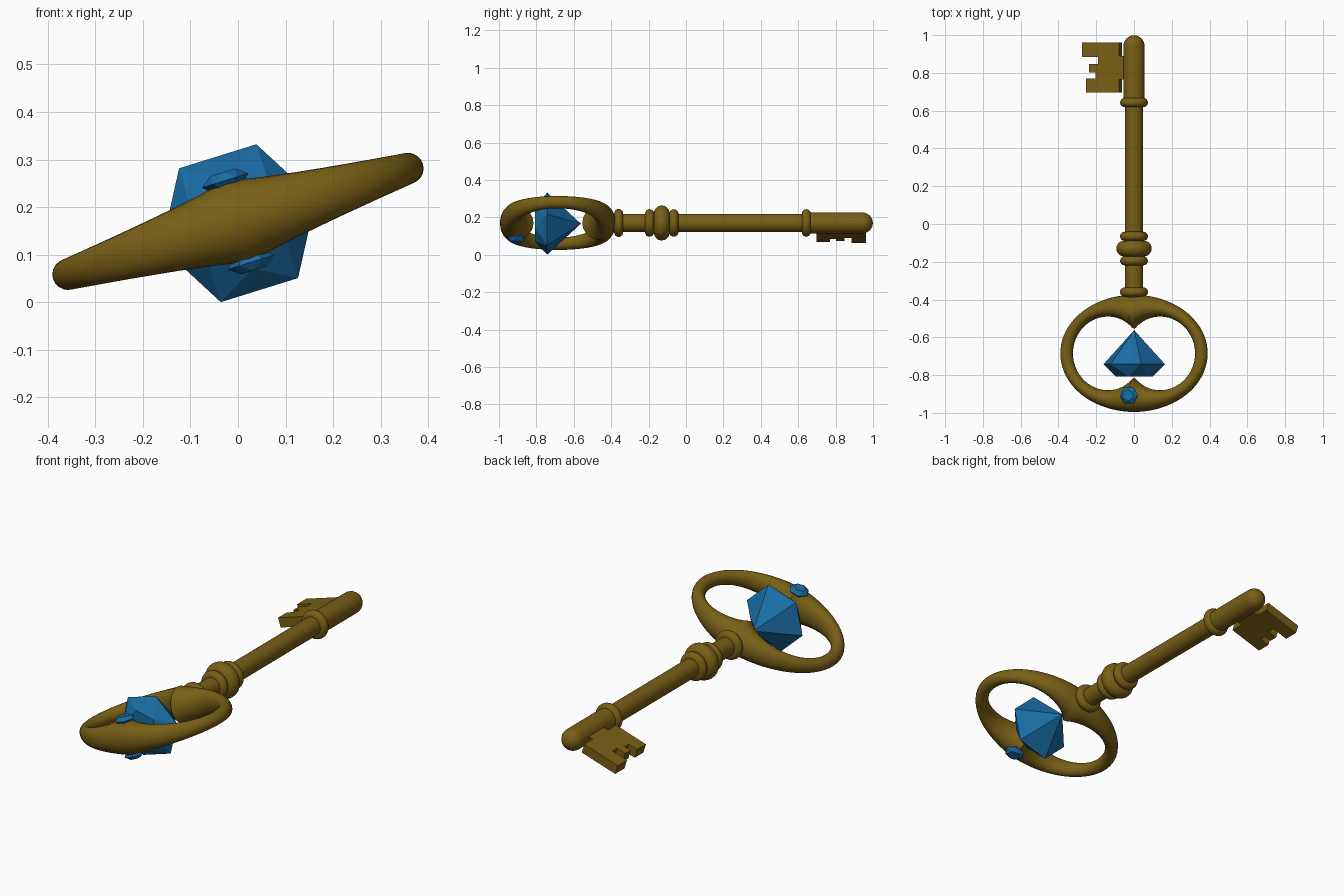
import bpy, bmesh
from math import sin, cos, pi, radians, acos
from mathutils import Matrix, Vector

if "Cube" in bpy.data.objects:
    bpy.data.objects.remove(bpy.data.objects["Cube"])

# The whole key rolls about its long axis (y)
ROLL = Matrix.Translation((0, 0, 0.17)) @ Matrix.Rotation(radians(-17.3), 4, 'Y')


def material(name, colour):
    m = bpy.data.materials.new(name)
    m.diffuse_color = colour
    m.use_nodes = True
    m.node_tree.nodes["Principled BSDF"].inputs["Base Color"].default_value = m.diffuse_color
    return m


GOLD = material("gold", (0.19, 0.115, 0.008, 1))
BLUE = material("blue_gem", (0.01, 0.15, 0.37, 1))


def make(name, verts, faces, mat, smooth=True, local=Matrix()):
    me = bpy.data.meshes.new(name)
    me.from_pydata(verts, [], faces)
    bm = bmesh.new()
    bm.from_mesh(me)
    bmesh.ops.remove_doubles(bm, verts=bm.verts, dist=1e-5)
    bmesh.ops.recalc_face_normals(bm, faces=bm.faces)
    bm.to_mesh(me)
    bm.free()
    ob = bpy.data.objects.new(name, me)
    bpy.context.collection.objects.link(ob)
    me.materials.append(mat)
    ob.matrix_world = ROLL @ local
    if smooth:
        bpy.ops.object.select_all(action='DESELECT')
        ob.select_set(True)
        bpy.context.view_layer.objects.active = ob
        bpy.ops.object.shade_smooth_by_angle(angle=radians(40))
    return ob


def lathe(name, profile, n=32):
    """Spin (y, radius) points around the y axis and cap both ends."""
    verts = [(r * cos(2 * pi * k / n), y, r * sin(2 * pi * k / n))
             for y, r in profile for k in range(n)]
    faces = [(i * n + k, i * n + (k + 1) % n, (i + 1) * n + (k + 1) % n, (i + 1) * n + k)
             for i in range(len(profile) - 1) for k in range(n)]
    faces += [tuple(range(n)), tuple(range(len(verts) - n, len(verts)))]
    return make(name, verts, faces, GOLD)


def collar(name, y, radius, half):
    arc = [(-pi / 2 + pi * i / 10) for i in range(11)]
    lathe(name, [(y + half * sin(a), radius - half + half * cos(a)) for a in arc])


def gem(name, radius, table, crown, pavilion, local):
    """Six sided cut gem, table towards +z, point towards -z."""
    ring = lambda r, z, off: [(r * cos((k + off) * pi / 3), r * sin((k + off) * pi / 3), z)
                              for k in range(6)]
    verts = ring(radius, 0, 0) + ring(table, crown, 0.5) + [(0, 0, -pavilion)]
    faces = [tuple(range(6, 12))]
    for k in range(6):
        j = (k + 1) % 6
        faces += [(k, j, 6 + k), (j, 6 + j, 6 + k), (j, k, 12)]
    make(name, verts, faces, BLUE, False, local)


# Bow: ring between an outer oval and two inner circular lobes
def bow():
    half, n = 40, 20
    lobe, rad, cy = 0.145, 0.195, -0.685
    start = acos(-lobe / rad)
    verts = []
    for side in (1, -1):
        for i in range(half):
            t = (1 - 2 * i / half) * side
            ao, ai = t * pi / 2, t * start
            outer = Vector((side * 0.407 * cos(ao), cy + 0.31 * sin(ao), 0))
            inner = Vector((side * (lobe + rad * cos(ai)), cy + rad * sin(ai), 0))
            mid, arm = (outer + inner) / 2, (outer - inner) / 2
            rz = 0.092 - 0.059 * min(1, abs(mid.x) / 0.374) ** 0.75
            for k in range(n):
                a = 2 * pi * k / n
                verts.append(mid + arm * cos(a) + Vector((0, 0, rz * sin(a))))
    m = 2 * half
    faces = [(i * n + k, i * n + (k + 1) % n,
              (i + 1) % m * n + (k + 1) % n, (i + 1) % m * n + k)
             for i in range(m) for k in range(n)]
    make("bow", verts, faces, GOLD)


bow()

# Shaft, rounded tip and collars
lathe("shaft", [(-0.42, 0.048), (0.66, 0.048)])
lathe("tip", [(0.645, 0.056)] + [(0.943 + 0.056 * sin(a), max(0.0005, 0.056 * cos(a)))
                                 for a in [pi / 2 * i / 8 for i in range(9)]])
for name, y, r, h in [("bow_collar", -0.36, 0.075, 0.024), ("lower_collar", -0.195, 0.074, 0.024),
                      ("middle_collar", -0.13, 0.094, 0.042), ("upper_collar", -0.065, 0.074, 0.024),
                      ("tip_collar", 0.643, 0.074, 0.024)]:
    collar(name, y, r, h)

# Bit: notched plate with a neck joining the tip
outline = [(-0.03, 0.765), (-0.075, 0.765), (-0.075, 0.697), (-0.258, 0.697), (-0.258, 0.77),
           (-0.207, 0.77), (-0.207, 0.803), (-0.243, 0.803), (-0.243, 0.848), (-0.192, 0.848),
           (-0.192, 0.885), (-0.28, 0.885), (-0.28, 0.962), (-0.075, 0.962), (-0.075, 0.89),
           (-0.03, 0.89)]
c = len(outline)
make("bit", [(x, y, z) for z in (-0.025, 0.025) for x, y in outline],
     [tuple(range(c)), tuple(range(c, 2 * c))]
     + [(i, (i + 1) % c, c + (i + 1) % c, c + i) for i in range(c)], GOLD, False)

# Large gem in the bow, pointing at the shaft, and a small gem on each face of the bow
gem("large_gem", 0.17, 0.1, 0.065, 0.18,
    Matrix.Translation((0, -0.742, -0.004)) @ Matrix.Rotation(pi / 2, 4, 'X'))
for name, turn in (("top_small_gem", 0), ("bottom_small_gem", pi)):
    gem(name, 0.051, 0.031, 0.018, 0.05,
        Matrix.Translation((0, -0.907, 0)) @ Matrix.Rotation(turn, 4, 'Y')
        @ Matrix.Translation((0, 0, 0.09)))
